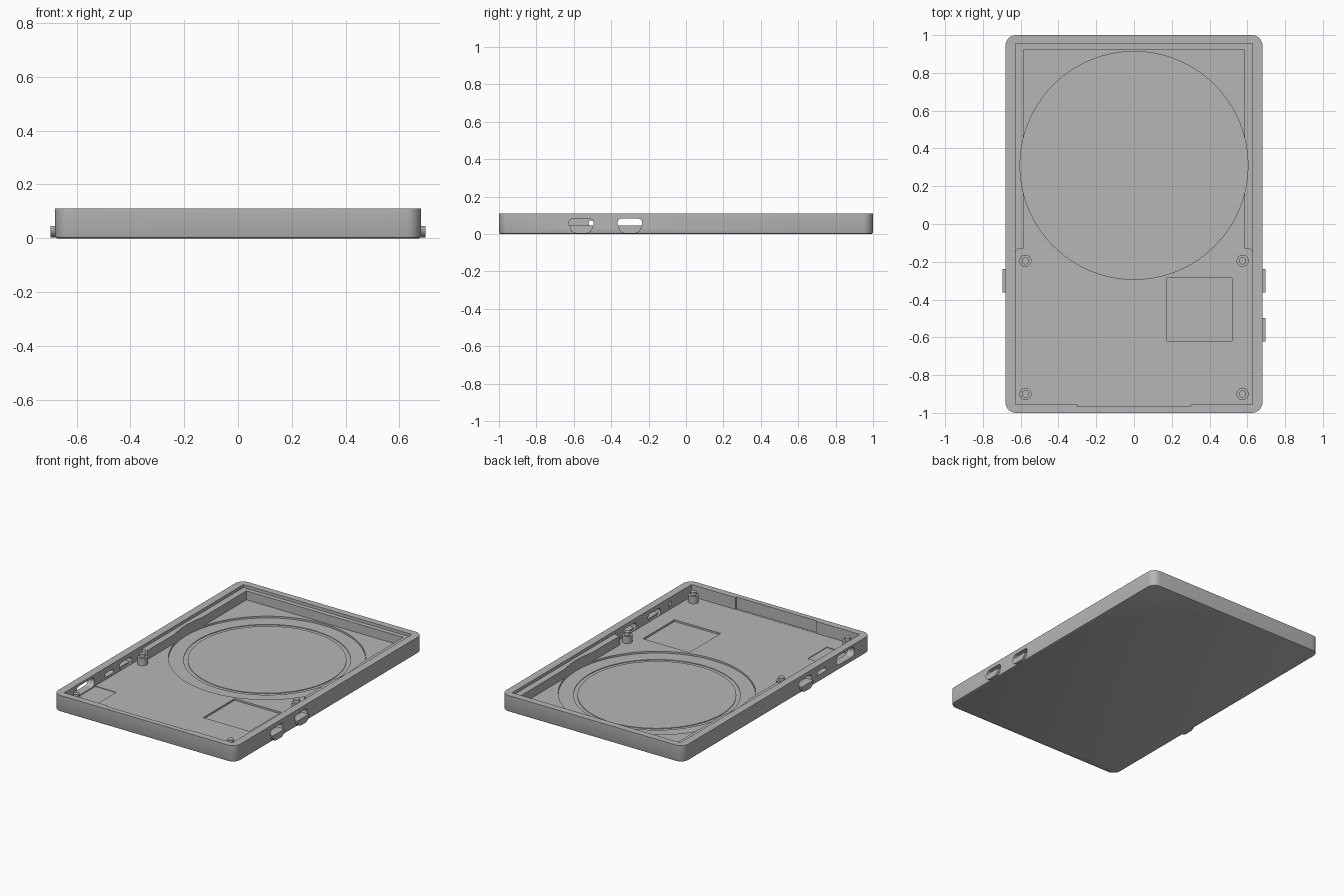
import bpy, bmesh, math
from mathutils import Vector

cube = bpy.data.objects.get("Cube")
if cube:
    bpy.data.objects.remove(cube, do_unlink=True)

grey = bpy.data.materials.new("plain grey")
grey.use_nodes = True
COLOUR = (0.47, 0.47, 0.47, 1)
grey.diffuse_color = COLOUR
grey.node_tree.nodes["Principled BSDF"].inputs["Base Color"].default_value = COLOUR


def rounded(x0, x1, y0, y1, r, steps=8):
    """Outline of a rectangle with rounded corners."""
    if r == 0:
        return [(x0, y0), (x1, y0), (x1, y1), (x0, y1)]
    pts = []
    centres = [(x1 - r, y1 - r), (x0 + r, y1 - r), (x0 + r, y0 + r), (x1 - r, y0 + r)]
    for k, (cx, cy) in enumerate(centres):
        for i in range(steps + 1):
            a = math.pi / 2 * (k + i / steps)
            pts.append((cx + r * math.cos(a), cy + r * math.sin(a)))
    return pts


def circle(cx, cy, r, n=32):
    return [(cx + r * math.cos(math.tau * i / n), cy + r * math.sin(math.tau * i / n))
            for i in range(n)]


def prism(name, pts, lo, hi, axis="z", bevel=0):
    """Extrude an outline along z, or a y-z outline along x."""
    place = (lambda a, b, c: (a, b, c)) if axis == "z" else (lambda a, b, c: (c, a, b))
    bm = bmesh.new()
    face = bm.faces.new([bm.verts.new(place(a, b, lo)) for a, b in pts])
    shift = Vector(place(0, 0, hi - lo))
    out = bmesh.ops.extrude_face_region(bm, geom=[face])
    bmesh.ops.translate(bm, vec=shift, verts=[g for g in out["geom"] if isinstance(g, bmesh.types.BMVert)])
    bmesh.ops.recalc_face_normals(bm, faces=bm.faces)
    if bevel:
        low = [e for e in bm.edges if all(v.co.z < lo + 1e-5 for v in e.verts)]
        bmesh.ops.bevel(bm, geom=low, offset=bevel, segments=2, profile=0.5, affect="EDGES")
    mesh = bpy.data.meshes.new(name)
    bm.to_mesh(mesh)
    bm.free()
    mesh.materials.append(grey)
    ob = bpy.data.objects.new(name, mesh)
    bpy.context.collection.objects.link(ob)
    return ob


def select(ob):
    bpy.ops.object.select_all(action="DESELECT")
    ob.select_set(True)
    bpy.context.view_layer.objects.active = ob


def cut(target, cutter):
    cutter.hide_render = True
    mod = target.modifiers.new("cut", "BOOLEAN")
    mod.operation, mod.solver, mod.object = "DIFFERENCE", "EXACT", cutter
    select(target)
    bpy.ops.object.modifier_apply(modifier=mod.name)
    bpy.data.objects.remove(cutter, do_unlink=True)


def smooth(ob):
    select(ob)
    bpy.ops.object.shade_smooth_by_angle(angle=math.radians(30))


FLOOR, LEDGE, TOP, OVER = 0.03, 0.09, 0.11, 0.2
WALL, INNER = 0.628, 0.585

# Tray shell
tray = prism("tray", rounded(-0.68, 0.68, -1, 1, 0.055), 0, TOP, bevel=0.008)

# Cavity, narrower at the back so that a ledge is left along three walls
half = [(WALL, -0.955), (WALL, -0.15), (WALL - 0.008, -0.135), (WALL - 0.02, -0.13),
        (INNER, -0.13), (INNER, 0.925)]
cavity = half + [(-x, y) for x, y in reversed(half)]
cut(tray, prism("cavity", cavity, FLOOR, OVER))
cut(tray, prism("upper_cavity", rounded(-WALL, WALL, -0.5, 0.955, 0), LEDGE, OVER))
cut(tray, prism("front_wall_recess", rounded(-0.3, 0.3, -0.965, -0.9, 0), FLOOR + 0.001, OVER))

# Round recess with a fine ring groove
cut(tray, prism("round_recess", circle(0, 0.31, 0.603, 128), 0.018, OVER))
groove = prism("ring_groove", circle(0, 0.31, 0.51, 128), 0.014, 0.024)
cut(groove, prism("groove_core", circle(0, 0.31, 0.485, 128), 0, OVER))
cut(tray, groove)

# Rectangular floor recesses
cut(tray, prism("chip_recess", rounded(0.175, 0.52, -0.62, -0.285, 0), 0.018, 0.06))
cut(tray, prism("port_recess", rounded(-0.627, -0.47, -0.83, -0.625, 0), 0.026, 0.06))

# Side wall openings
BUTTONS = [(1, -0.3), (1, -0.56), (-1, -0.3)]


def side_opening(side, y0, y1, z0, z1, r):
    ends = sorted((side * 0.6, side * 0.75))
    cut(tray, prism("opening", rounded(y0, y1, z0, z1, r), *ends, axis="x"))


for side, y in BUTTONS:
    side_opening(side, y - 0.066, y + 0.066, 0.034, 0.082, 0.022)
side_opening(-1, -0.825, -0.63, 0.032, 0.094, 0.03)
side_opening(-1, -0.52, -0.43, 0.045, 0.072, 0.01)
cut(tray, prism("wall_notch", circle(0.63, -0.73, 0.012, 16), 0.05, 0.08))
smooth(tray)

# Button tabs, rounded underneath and flat on top
for side, y in BUTTONS:
    outline = [(a, b) for a, b in rounded(y - 0.062, y + 0.062, 0.003, 0.083, 0.038) if b < 0.0451]
    ends = sorted((side * 0.64, side * 0.696))
    tab = prism("button_tab", outline, *ends, axis="x")
    smooth(tab)

# Standoffs with locating pins
for x in (-0.575, 0.575):
    for y in (-0.195, -0.9):
        smooth(prism("standoff", circle(x, y, 0.032), FLOOR - 0.005, 0.078))
        smooth(prism("standoff_pin", circle(x, y, 0.019), 0.07, 0.1))
